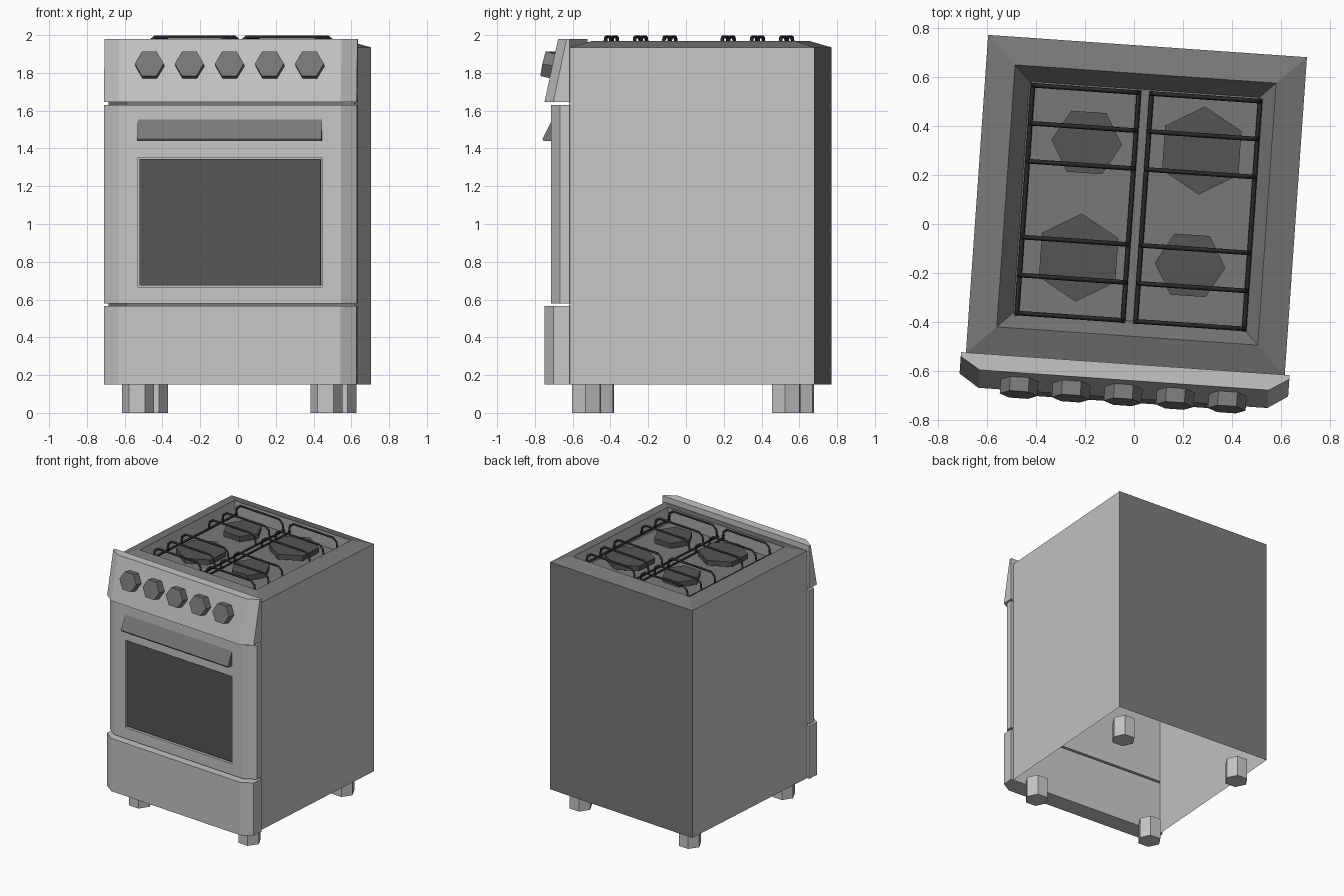
import bpy, bmesh, math
from mathutils import Matrix

if "Cube" in bpy.data.objects:
    bpy.data.objects.remove(bpy.data.objects["Cube"])

TURN = math.radians(-4)   # whole stove is turned slightly
CX = 0.0045               # sideways centre in the turned frame


def material(name, v):
    m = bpy.data.materials.new(name)
    m.diffuse_color = (v, v, v, 1)
    m.use_nodes = True
    m.node_tree.nodes["Principled BSDF"].inputs["Base Color"].default_value = m.diffuse_color
    return m


LIGHT = material("light_grey_enamel", 0.56)
MID = material("mid_grey_metal", 0.19)
DARK = material("dark_grey", 0.09)
BLACK = material("black_iron", 0.022)


def add(name, data, *mats):
    ob = bpy.data.objects.new(name, data)
    bpy.context.collection.objects.link(ob)
    for m in mats:
        data.materials.append(m)
    ob.rotation_euler.z = TURN
    return ob


def loft(name, rings, mat, start=True, end=True, smooth_normals=True):
    """Join equal-length point rings into a skin, optionally capped."""
    bm = bmesh.new()
    rows = [[bm.verts.new((x + CX, y, z)) for x, y, z in r] for r in rings]
    n = len(rows[0])
    for a, b in zip(rows, rows[1:]):
        for i in range(n):
            j = (i + 1) % n
            bm.faces.new((a[i], a[j], b[j], b[i]))
    if start:
        bm.faces.new(rows[0][::-1])
    if end:
        bm.faces.new(rows[-1])
    if smooth_normals and start and end:
        bmesh.ops.recalc_face_normals(bm, faces=bm.faces[:])
    me = bpy.data.meshes.new(name)
    bm.to_mesh(me)
    bm.free()
    return add(name, me, mat)


def rect(x, y0, y1, z):
    return [(-x, y0, z), (x, y0, z), (x, y1, z), (-x, y1, z)]


def front_outline(front, side, z):
    """Plan of a front piece with cut corners."""
    return [(-0.671, -0.57, z), (-0.671, side, z), (-0.59, front, z),
            (0.59, front, z), (0.671, side, z), (0.671, -0.57, z)]


def hexagon(name, r, h, x, y, z, mat, turn=0.0, tilt=0.0):
    """Six-sided prism standing at x, y, z, growing along its own axis."""
    bm = bmesh.new()
    bmesh.ops.create_cone(bm, cap_ends=True, segments=6, radius1=r, radius2=r, depth=h)
    m = (Matrix.Translation((x + CX, y, z)) @ Matrix.Rotation(tilt, 4, 'X')
         @ Matrix.Translation((0, 0, h / 2)) @ Matrix.Rotation(turn, 4, 'Z'))
    bmesh.ops.transform(bm, matrix=m, verts=bm.verts)
    me = bpy.data.meshes.new(name)
    bm.to_mesh(me)
    bm.free()
    return add(name, me, mat)


# Body shell: two sides and a back, open at the front and below
W, YF, YB, Z0, Z1 = 0.651, -0.574, 0.727, 0.15, 1.935
shell = bpy.data.meshes.new("body_shell")
plan = [(-W, YF), (-W, YB), (W, YB), (W, YF)]
shell.from_pydata([(x + CX, y, z) for z in (Z0, Z1) for x, y in plan], [],
                  [(1, 0, 4, 5), (2, 1, 5, 6), (3, 2, 6, 7)])
body = add("body_shell", shell, LIGHT, MID)
for p in shell.polygons:
    p.material_index = 1 if p.normal.y > 0.9 else 0

# Cooktop: sloping rim around a sunken tray
loft("cooktop", [rect(W, YF, YB, Z1), rect(0.533, -0.457, 0.613, 1.97),
                 rect(0.47, -0.395, 0.55, 1.89)], MID, start=False)

# Drawer, oven door and slanted control panel
loft("drawer", [front_outline(-0.71, -0.657, z) for z in (0.15, 0.565)], LIGHT)
door = loft("oven_door", [front_outline(-0.675, -0.622, z) for z in (0.58, 1.63)], LIGHT)
loft("control_panel", [front_outline(-0.71, -0.657, 1.645),
                       front_outline(-0.637, -0.587, 1.98)], LIGHT)

# Window recess cut into the door, with glass at its back
cutter = loft("window_cutter", [rect(0.489, -0.75, -0.655, z) for z in (0.667, 1.353)], LIGHT)
cutter.hide_render = True
cutter.hide_viewport = True
cut = door.modifiers.new("window", 'BOOLEAN')
cut.operation = 'DIFFERENCE'
cut.solver = 'EXACT'
cut.object = cutter
loft("oven_glass", [rect(0.481, -0.663, -0.654, z) for z in (0.675, 1.345)], DARK)

# Wedge-shaped door handle
loft("door_handle", [[(x, -0.674, 1.555), (x, -0.727, 1.45), (x, -0.722, 1.44),
                      (x, -0.674, 1.44)] for x in (-0.489, 0.489)], MID)

# Knobs, square to the slanted panel
slope = math.atan2(0.073, 0.335)
for i in range(5):
    hexagon("knob", 0.077, 0.063, (i - 2) * 0.2125, -0.665, 1.835, MID,
            turn=math.pi / 2, tilt=math.pi / 2 - slope)

# Feet
for x in (-0.5, 0.5):
    for y in (-0.493, 0.567):
        hexagon("foot", 0.085, 0.16, x, y, 0, LIGHT, turn=math.pi / 6)

# Burners: two small, two large
for x, y, r, t in ((-0.22, 0.318, 0.144, math.pi / 6), (0.235, -0.152, 0.144, math.pi / 6),
                   (0.25, 0.318, 0.18, 0), (-0.22, -0.152, 0.18, 0)):
    hexagon("burner_base", r * 0.7, 0.04, x, y, 1.88, DARK, turn=t)
    hexagon("burner_cap", r, 0.04, x, y, 1.91, DARK, turn=t)

# Pan supports: side rails and arched cross bars
for name, a, b in (("left_pan_support", -0.455, -0.022), ("right_pan_support", 0.03, 0.473)):
    cu = bpy.data.curves.new(name, 'CURVE')
    cu.dimensions = '3D'
    cu.bevel_depth = 0.0095
    cu.bevel_resolution = 0
    cu.use_fill_caps = True
    paths = [[(x, -0.405, 1.91), (x, 0.545, 1.91)] for x in (a, b)]
    for k in (-3, -2, -1, 1, 2, 3):
        y = 0.07 + 0.155 * k
        paths.append([(a, y, 1.91), (a + 0.008, y, 1.965), (a + 0.04, y, 1.99),
                      (b - 0.04, y, 1.99), (b - 0.008, y, 1.965), (b, y, 1.91)])
    for path in paths:
        sp = cu.splines.new('POLY')
        sp.points.add(len(path) - 1)
        for p, (x, y, z) in zip(sp.points, path):
            p.co = (x + CX, y, z, 1)
    add(name, cu, BLACK)
